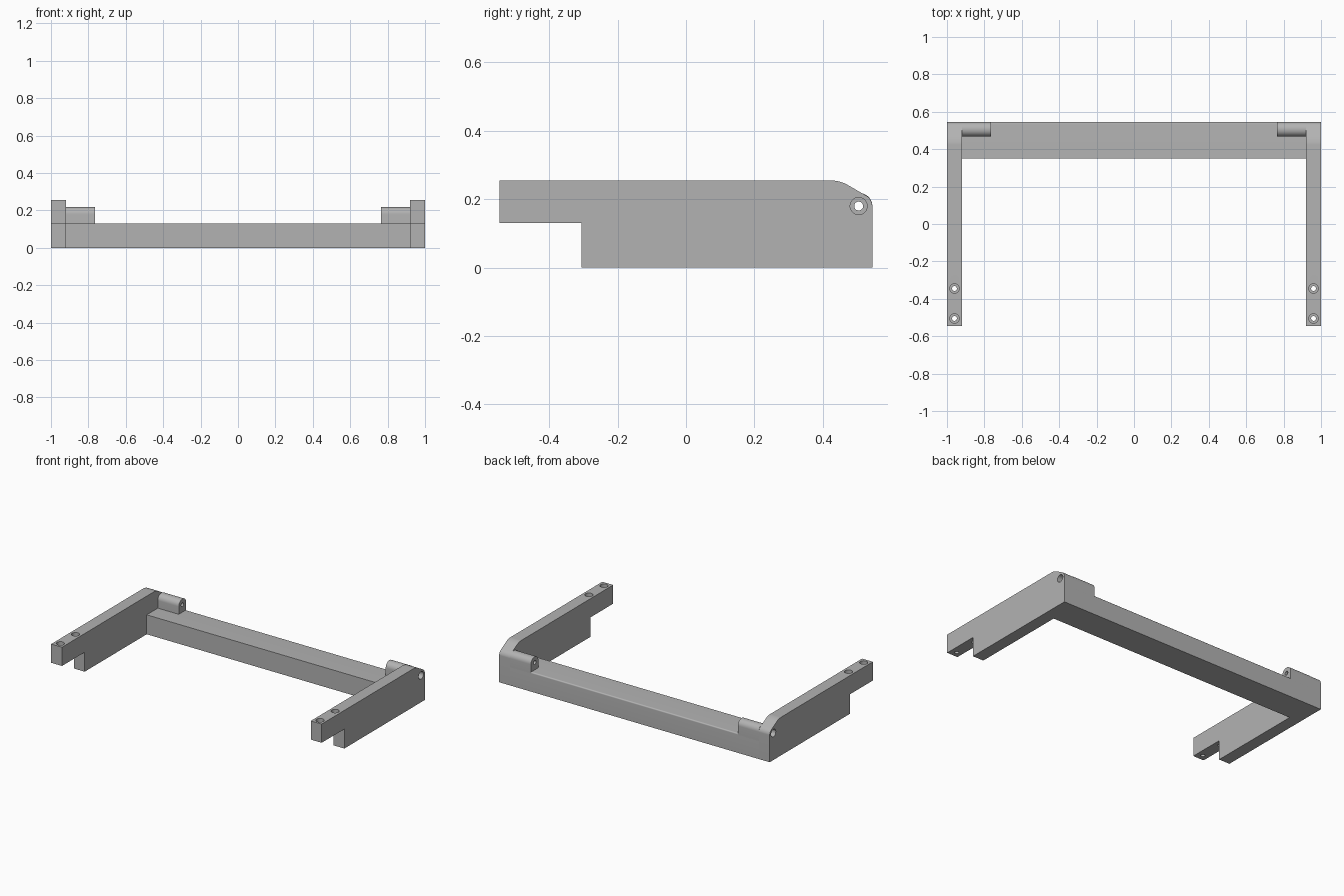
import bpy
import bmesh
from mathutils import Matrix, Vector

cube = bpy.data.objects.get("Cube")
if cube:
    bpy.data.objects.remove(cube, do_unlink=True)

grey = bpy.data.materials.new("plain grey")
grey.use_nodes = True
colour = (0.45, 0.45, 0.45, 1)
grey.diffuse_color = colour
grey.node_tree.nodes["Principled BSDF"].inputs["Base Color"].default_value = colour


def add_object(name, bm):
    bmesh.ops.recalc_face_normals(bm, faces=bm.faces)
    mesh = bpy.data.meshes.new(name)
    bm.to_mesh(mesh)
    bm.free()
    mesh.materials.append(grey)
    obj = bpy.data.objects.new(name, mesh)
    bpy.context.collection.objects.link(obj)
    return obj


def extrude_profile(name, points, x0, x1, rounds=()):
    """Extrude a (y, z) outline along x; rounds lists (corner index, size)."""
    bm = bmesh.new()
    face = bm.faces.new([bm.verts.new((x0, y, z)) for y, z in points])
    result = bmesh.ops.extrude_face_region(bm, geom=[face])
    moved = [v for v in result["geom"] if isinstance(v, bmesh.types.BMVert)]
    bmesh.ops.translate(bm, verts=moved, vec=(x1 - x0, 0, 0))
    for corner, size in rounds:
        y, z = points[corner]
        edges = [e for e in bm.edges
                 if all((Vector(v.co.yz) - Vector((y, z))).length < 1e-5 for v in e.verts)]
        bmesh.ops.bevel(bm, geom=edges, offset=size, segments=10,
                        profile=0.5, affect='EDGES')
    return add_object(name, bm)


def screw_cutter(top, axis, head_depth, length):
    """Counterbored hole cutter starting at top and running along axis."""
    bm = bmesh.new()
    rings = []
    for radius, depth in ((HEAD, -0.02), (HEAD, head_depth),
                          (SHAFT, head_depth), (SHAFT, length)):
        ring = bmesh.ops.create_circle(bm, segments=32, radius=radius)["verts"]
        bmesh.ops.translate(bm, verts=ring, vec=(0, 0, depth))
        rings.append(ring)
    for a, b in zip(rings, rings[1:]):
        for i in range(32):
            j = (i + 1) % 32
            bm.faces.new((a[i], a[j], b[j], b[i]))
    bm.faces.new(rings[0])
    bm.faces.new(rings[-1])
    turn = Vector((0, 0, 1)).rotation_difference(Vector(axis)).to_matrix().to_4x4()
    bm.transform(Matrix.Translation(top) @ turn)
    cutter = add_object("screw_cutter", bm)
    cutter.hide_render = True
    return cutter


def finish(obj, cutters=(), mirrored=True):
    """Cut the holes, mirror to the other side and smooth the curves."""
    for cutter in cutters:
        mod = obj.modifiers.new("hole", 'BOOLEAN')
        mod.operation = 'DIFFERENCE'
        mod.solver = 'EXACT'
        mod.object = cutter
    if mirrored:
        obj.modifiers.new("mirror", 'MIRROR').use_mirror_merge = False
    bpy.ops.object.select_all(action='DESELECT')
    obj.select_set(True)
    bpy.context.view_layer.objects.active = obj
    for mod in list(obj.modifiers):
        bpy.ops.object.modifier_apply(modifier=mod.name)
    bpy.ops.object.shade_smooth_by_angle(angle=0.5)


BACK, TIP, TOP = 0.545, -0.545, 0.255
STEP, RAIL = -0.305, 0.13
INNER = 0.92
HEAD, SHAFT = 0.025, 0.013
PIN_Y, PIN_Z, LUG_R = 0.505, 0.18, 0.038

# Cutters for the pivot pin and the two screws at each arm tip
pin = screw_cutter((1, PIN_Y, PIN_Z), (-1, 0, 0), 0.04, 0.3)
screws = [screw_cutter((0.96, y, TOP), (0, 0, -1), 0.04, 0.2) for y in (-0.345, -0.505)]

# Side arms with a stepped tip and a rounded slope at the back
arms = extrude_profile(
    "side_arms",
    [(TIP, RAIL), (STEP, RAIL), (STEP, 0), (BACK, 0), (BACK, 0.2), (0.45, TOP), (TIP, TOP)],
    INNER, 1, rounds=((4, 0.02), (5, 0.025)))
finish(arms, [pin] + screws)

# Cross rail joining the arms, with a softened rear edge
rail = extrude_profile(
    "cross_rail", [(0.35, 0), (BACK, 0), (BACK, RAIL), (0.35, RAIL)],
    -INNER, INNER, rounds=((2, 0.008),))
finish(rail, mirrored=False)

# Round-topped pivot lugs beside the arms
lug_top = PIN_Z + LUG_R
lugs = extrude_profile(
    "pivot_lugs",
    [(PIN_Y - LUG_R, RAIL - 0.01), (BACK, RAIL - 0.01), (BACK, lug_top), (PIN_Y - LUG_R, lug_top)],
    0.765, INNER, rounds=((2, LUG_R), (3, LUG_R)))
finish(lugs, [pin])

for cutter in [pin] + screws:
    bpy.data.objects.remove(cutter, do_unlink=True)
